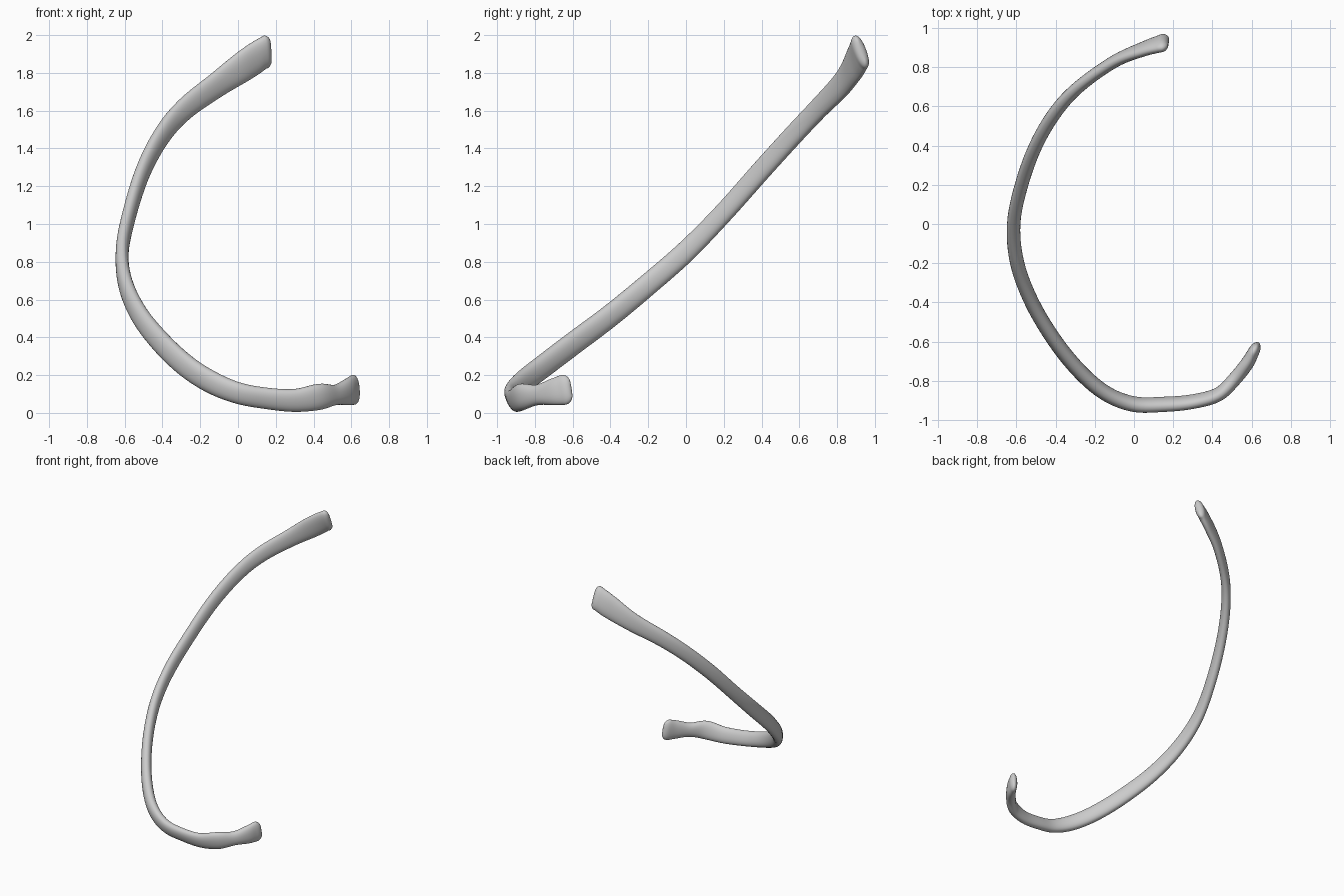
import bpy, bmesh, math
from mathutils import Vector

if "Cube" in bpy.data.objects:
    bpy.data.objects.remove(bpy.data.objects["Cube"])

# Rib path stations: x, y, z, half height, half thickness, outward lean (radians)
STATIONS = [
    (0.143, 0.922, 1.910, 0.092, 0.034, -0.32),
    (0.05, 0.893, 1.850, 0.087, 0.032, -0.22),
    (-0.10, 0.828, 1.745, 0.070, 0.031, -0.10),
    (-0.28, 0.70, 1.61, 0.060, 0.032, 0.0),
    (-0.40, 0.57, 1.472, 0.056, 0.034, 0.0),
    (-0.50, 0.40, 1.285, 0.054, 0.034, 0.0),
    (-0.573, 0.20, 1.06, 0.053, 0.034, 0.0),
    (-0.613, 0.0, 0.855, 0.056, 0.034, 0.0),
    (-0.595, -0.20, 0.68, 0.058, 0.036, 0.0),
    (-0.52, -0.40, 0.515, 0.060, 0.037, 0.0),
    (-0.40, -0.60, 0.365, 0.062, 0.038, 0.0),
    (-0.27, -0.758, 0.245, 0.062, 0.039, 0.05),
    (-0.14, -0.865, 0.162, 0.061, 0.038, 0.15),
    (0.0, -0.918, 0.105, 0.058, 0.036, 0.30),
    (0.15, -0.919, 0.077, 0.058, 0.034, 0.35),
    (0.30, -0.905, 0.066, 0.062, 0.033, 0.28),
    (0.43, -0.868, 0.085, 0.070, 0.034, 0.15),
    (0.515, -0.788, 0.095, 0.054, 0.035, 0.0),
    (0.578, -0.708, 0.110, 0.070, 0.034, 0.0),
    (0.611, -0.648, 0.122, 0.080, 0.029, 0.0),
]
SIDES, STEPS = 28, 6


def spline(p0, p1, p2, p3, t):
    """Catmull-Rom interpolation of whole stations."""
    return [0.5 * (2 * b + (c - a) * t + (2 * a - 5 * b + 4 * c - d) * t * t
                   + (3 * b - a - 3 * c + d) * t ** 3)
            for a, b, c, d in zip(p0, p1, p2, p3)]


# Smooth the stations into a dense path
head = [[2 * a - b for a, b in zip(STATIONS[0], STATIONS[1])]]
tail = [[2 * a - b for a, b in zip(STATIONS[-1], STATIONS[-2])]]
pts = head + list(STATIONS) + tail
path = [spline(*pts[i:i + 4], k / STEPS)
        for i in range(len(STATIONS) - 1) for k in range(STEPS)]
path.append(list(STATIONS[-1]))

bm = bmesh.new()


def add_ring(centre, tangent, a, b, lean):
    """Flattened oval section standing upright across the path."""
    out = tangent.cross(Vector((0, 0, 1))).normalized()
    up = out.cross(tangent).normalized()
    h = up * math.cos(lean) + out * math.sin(lean)
    w = out * math.cos(lean) - up * math.sin(lean)
    ring = []
    for k in range(SIDES):
        ang = 2 * math.pi * k / SIDES
        c, s = math.cos(ang), math.sin(ang)
        p = centre + h * a * math.copysign(abs(c) ** 0.9, c) \
            + w * b * math.copysign(abs(s) ** 0.9, s)
        ring.append(bm.verts.new(p))
    return ring


# Shaft, with rounded caps added at both ends
rings = []
n = len(path)
CAP = [math.radians(d) for d in (15, 30, 45, 58, 70, 80, 86)]
for i, s in enumerate(path):
    c = Vector(s[:3])
    t = (Vector(path[min(i + 1, n - 1)][:3]) - Vector(path[max(i - 1, 0)][:3])).normalized()
    # the upper tip is cut close to vertical
    t.z *= 0.25 + 0.75 * min(i / 12, 1)
    t.normalize()
    sign, length, shrink = (-1, 0.034, 0.045) if i == 0 else (1, 0.046, 0.05)
    caps = [add_ring(c + t * (sign * length * math.sin(q)), t,
                     s[3] - shrink * (1 - math.cos(q)), s[4] * math.cos(q), s[5])
            for q in CAP] if i in (0, n - 1) else []
    body = add_ring(c, t, *s[3:])
    rings += caps[::-1] + [body] if i == 0 else [body] + caps

for r0, r1 in zip(rings, rings[1:]):
    for k in range(SIDES):
        j = (k + 1) % SIDES
        bm.faces.new((r0[k], r0[j], r1[j], r1[k]))
bm.faces.new(rings[0])
bm.faces.new(rings[-1])
bmesh.ops.recalc_face_normals(bm, faces=bm.faces[:])

mesh = bpy.data.meshes.new("rib_bone")
bm.to_mesh(mesh)
bm.free()
rib = bpy.data.objects.new("rib_bone", mesh)
bpy.context.collection.objects.link(rib)
for f in mesh.polygons:
    f.use_smooth = True
